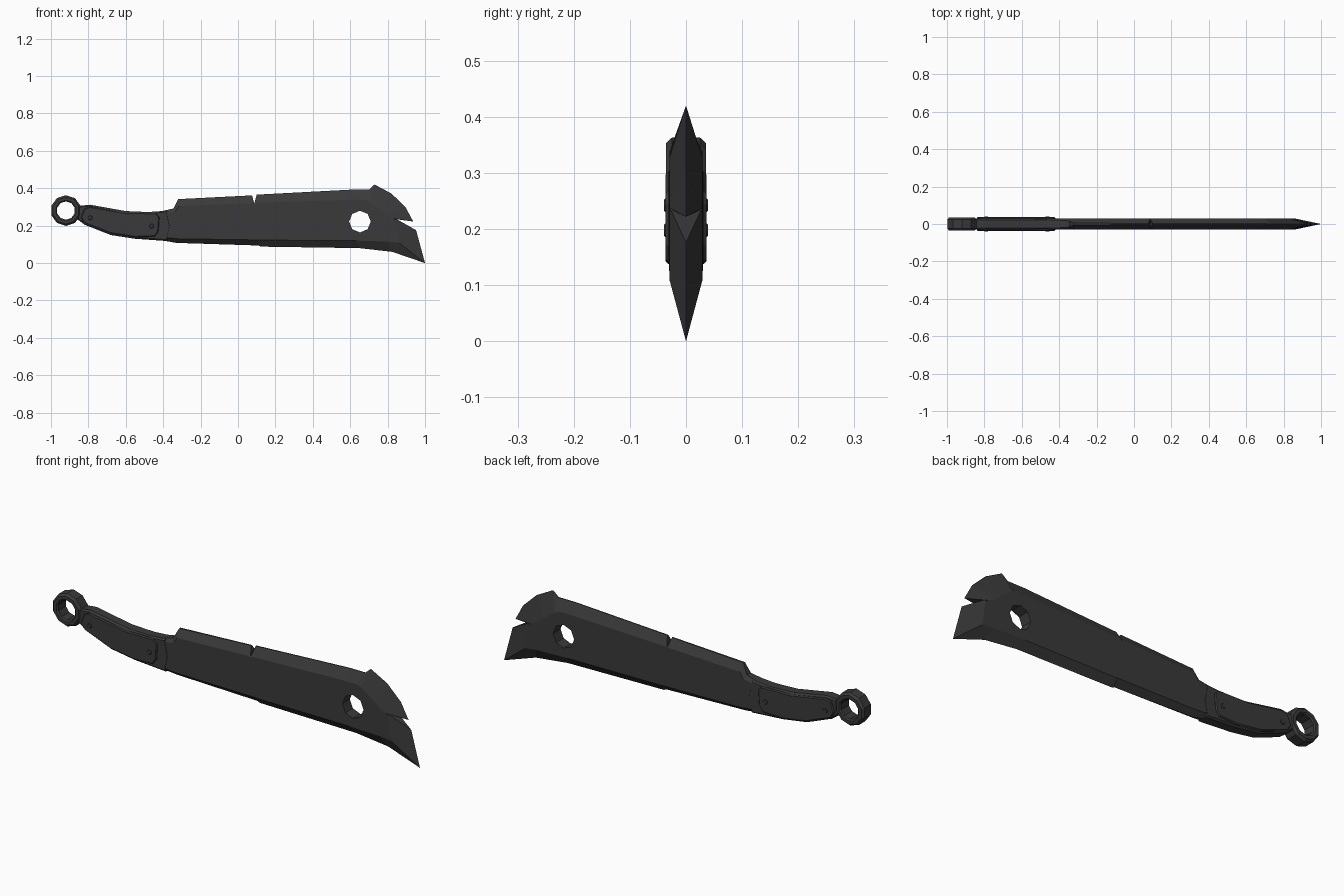
import bpy, bmesh, math

if "Cube" in bpy.data.objects:
    bpy.data.objects.remove(bpy.data.objects["Cube"])

steel = bpy.data.materials.new("dark_steel")
steel.diffuse_color = (0.042, 0.042, 0.042, 1)
steel.use_nodes = True
steel.node_tree.nodes["Principled BSDF"].inputs["Base Color"].default_value = steel.diffuse_color


def finish(name, bm):
    bmesh.ops.remove_doubles(bm, verts=bm.verts[:], dist=0.0003)
    bmesh.ops.recalc_face_normals(bm, faces=bm.faces[:])
    me = bpy.data.meshes.new(name)
    bm.to_mesh(me)
    bm.free()
    me.materials.append(steel)
    ob = bpy.data.objects.new(name, me)
    bpy.context.collection.objects.link(ob)
    return ob


def loft(name, loops, cap=True):
    """Join (x, y, z) loops in order, capping both ends or closing into a ring."""
    bm = bmesh.new()
    rows = [[bm.verts.new(p) for p in loop] for loop in loops]
    n = len(rows[0])
    pairs = list(zip(rows, rows[1:]))
    if cap:
        bm.faces.new(rows[0])
        bm.faces.new(rows[-1][::-1])
    else:
        pairs.append((rows[-1], rows[0]))
    for a, b in pairs:
        for i in range(n):
            j = (i + 1) % n
            bm.faces.new((a[i], a[j], b[j], b[i]))
    return finish(name, bm)


def slab(name, outline, half, inset):
    """Symmetrical plate with chamfered rims, inset toward its own outline."""
    n = len(outline)
    inner = []
    for i, (x, z) in enumerate(outline):
        (ax, az), (bx, bz) = outline[i - 1], outline[(i + 1) % n]
        dx, dz = bx - ax, bz - az
        d = math.hypot(dx, dz)
        inner.append((x + dz / d * inset, z - dx / d * inset))
    flat = lambda pts, y: [(x, y, z) for x, z in pts]
    return loft(name, [flat(inner, -half), flat(outline, -half + inset),
                       flat(outline, half - inset), flat(inner, half)])


def circle(cx, cz, r, y, n, turn=0.0):
    return [(cx + r * math.cos(turn + math.tau * i / n), y,
             cz + r * math.sin(turn + math.tau * i / n)) for i in range(n)]


# Blade: edge x, edge z, edge half thickness, then flat x, flat z
T = 0.029
blade_pts = [
    (-.42, .275, .022, -.42, .262), (-.345, .292, .016, -.335, .275),
    (-.32, .342, .005, -.315, .305), (.075, .362, .003, .075, .32),
    (.087, .318, .027, .087, .315), (.10, .366, .003, .10, .322),
    (.61, .393, .002, .61, .339), (.70, .393, .002, .675, .339),
    (.73, .42, 0, .70, .328), (.82, .372, 0, .76, .285),
    (.895, .30, 0, .80, .252), (.937, .222, 0, .832, .238),
    (.85, .234, .027, .84, .232), (.952, .176, 0, .845, .222),
    (1, 0, 0, .862, .108), (.825, .06, 0, .80, .115),
    (.65, .08, 0, .63, .12), (.12, .088, 0, .12, .123),
    (.11, .094, 0, .11, .124), (-.33, .108, .003, -.32, .13),
    (-.42, .124, .015, -.42, .14)]
blade = loft("blade", [
    [(p[3], -T, p[4]) for p in blade_pts],
    [(p[0], -p[2], p[1]) for p in blade_pts],
    [(p[0], p[2], p[1]) for p in blade_pts],
    [(p[3], T, p[4]) for p in blade_pts]])

# Octagonal hole through the blade
cutter = loft("hole_cutter", [circle(.652, .222, .058, y, 8) for y in (-.1, .1)])
cutter.hide_render = True
cutter.hide_viewport = True
cut = blade.modifiers.new("hole", 'BOOLEAN')
cut.operation = 'DIFFERENCE'
cut.solver = 'EXACT'
cut.object = cutter

# Handle core, running from the blade to the ring
slab("handle_core", [
    (-.86, .305), (-.79, .312), (-.60, .278), (-.48, .273), (-.38, .28),
    (-.36, .20), (-.38, .118), (-.55, .13), (-.68, .15), (-.82, .205),
    (-.86, .235)], .03, .008)

# Grip scales: one slab standing proud of both sides
slab("grip_scales", [
    (-.82, .292), (-.79, .302), (-.60, .27), (-.44, .268), (-.42, .245),
    (-.425, .17), (-.445, .142), (-.55, .138), (-.68, .158), (-.82, .212),
    (-.84, .245)], .0365, .005)

# Rivets, passing through both scales
for i, (x, z) in enumerate([(-.79, .242), (-.462, .198)]):
    loft(f"rivet_{i + 1}", [circle(x, z, r, y, 8) for r, y in
         ((.01, -.039), (.014, -.035), (.014, .035), (.01, .039))])

# Pommel ring with chamfered rims
loft("pommel_ring", [circle(-.92, .281, r, y, 10, math.pi / 10) for r, y in
     ((.049, -.03), (.056, -.036), (.072, -.036), (.082, -.025),
      (.082, .025), (.072, .036), (.056, .036), (.049, .03))], cap=False)
